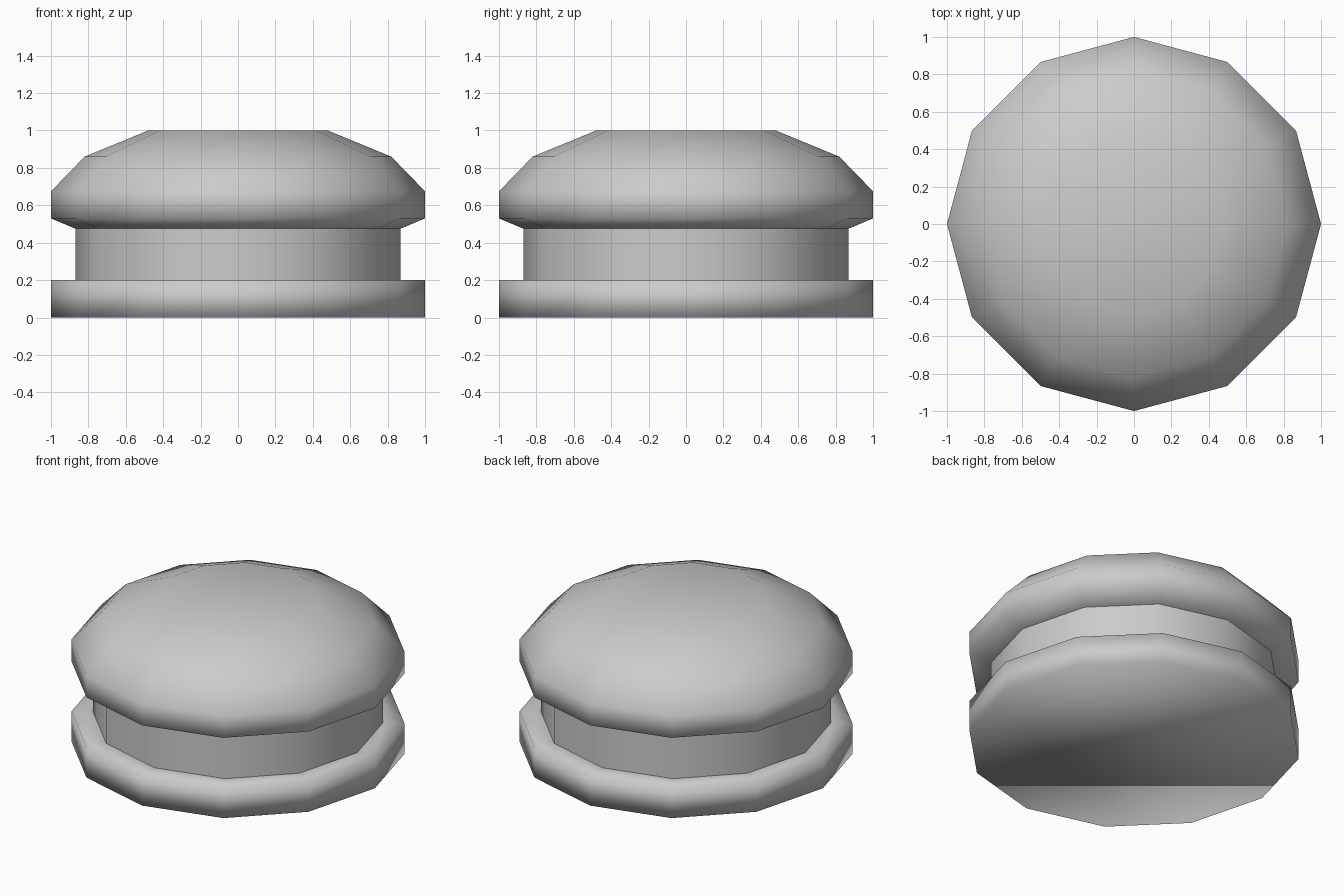
import bpy, bmesh, math

if "Cube" in bpy.data.objects:
    bpy.data.objects.remove(bpy.data.objects["Cube"])

SIDES = 12


def lathe(name, profile, cap_start=False, cap_end=False):
    """Revolve (radius, height) points, listed bottom to top, into a smooth 12-sided shell."""
    bm = bmesh.new()
    rings = []
    for r, z in profile:
        rings.append([bm.verts.new((r * math.cos(2 * math.pi * i / SIDES),
                                    r * math.sin(2 * math.pi * i / SIDES), z))
                      for i in range(SIDES)])
    for low, high in zip(rings, rings[1:]):
        for i in range(SIDES):
            j = (i + 1) % SIDES
            bm.faces.new((low[i], low[j], high[j], high[i]))
    if cap_start:
        bm.faces.new(rings[0][::-1])
    if cap_end:
        bm.faces.new(rings[-1])
    for f in bm.faces:
        f.smooth = True
    mesh = bpy.data.meshes.new(name)
    bm.to_mesh(mesh)
    bm.free()
    obj = bpy.data.objects.new(name, mesh)
    bpy.context.collection.objects.link(obj)
    return obj


# Flat lower disc with a ledge running in to the core
lathe("bottom_bun", [(1, 0), (1, 0.2), (0.87, 0.2)], cap_start=True)

# Recessed band between the two halves
lathe("patty", [(0.87, 0.2), (0.87, 0.475)])

# Domed upper half with a flat crown
lathe("top_bun", [(0.87, 0.475), (1, 0.53), (1, 0.675), (0.82, 0.86), (0.48, 1)],
      cap_end=True)
